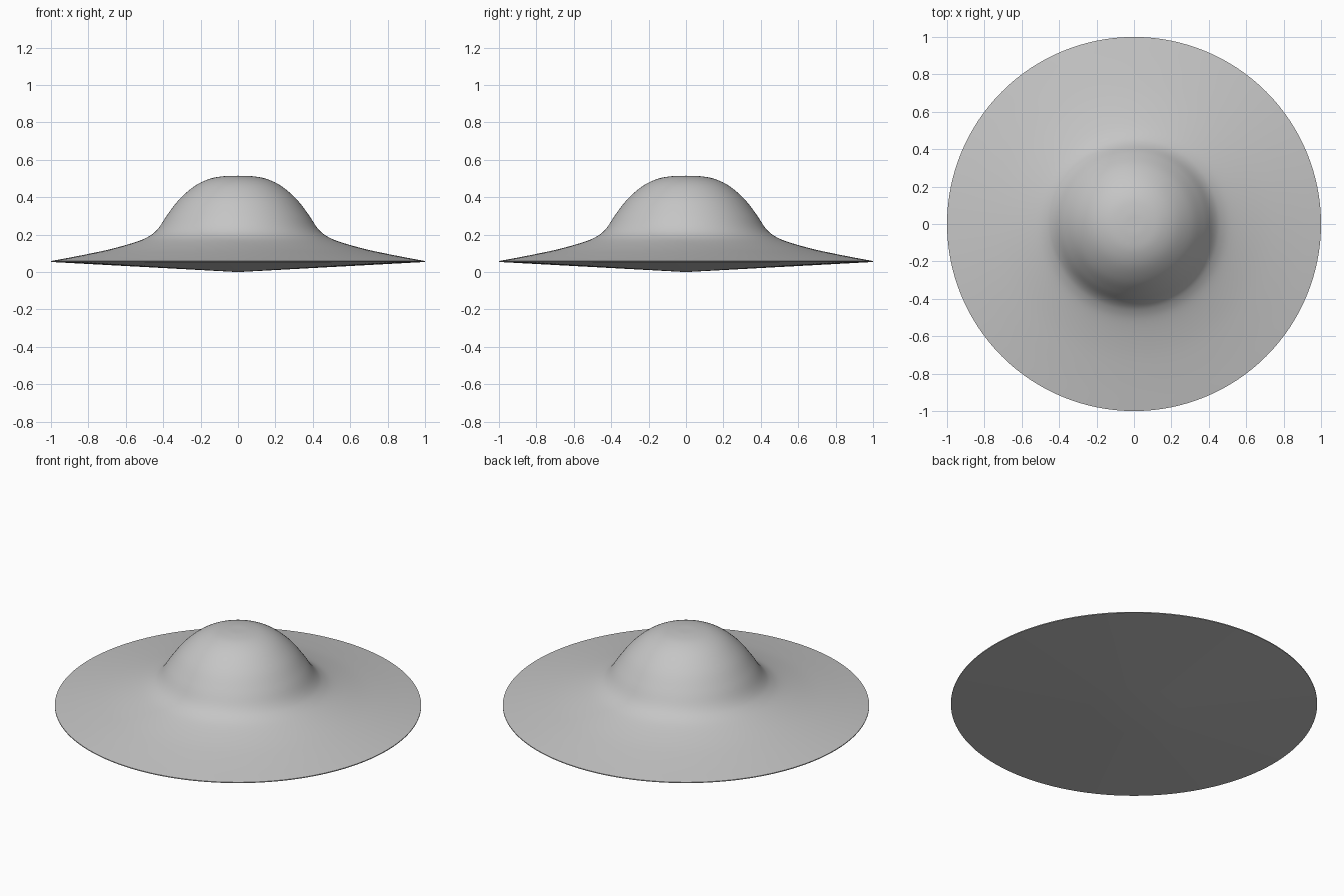
import bpy, bmesh, math
from mathutils import Vector

cube = bpy.data.objects.get("Cube")
if cube:
    bpy.data.objects.remove(cube, do_unlink=True)

SEGMENTS = 128

grey = bpy.data.materials.new("light_grey")
grey.use_nodes = True
colour = (0.56, 0.56, 0.56, 1)
grey.diffuse_color = colour
grey.node_tree.nodes["Principled BSDF"].inputs["Base Color"].default_value = colour


def smooth_path(points, steps=5):
    """Catmull-Rom curve through (radius, height) points."""
    p = [Vector(q) for q in points]
    p = [2 * p[0] - p[1]] + p + [2 * p[-1] - p[-2]]
    path = []
    for a, b, c, d in zip(p, p[1:], p[2:], p[3:]):
        for i in range(steps):
            t = i / steps
            path.append(b + (c - a) * t / 2
                        + (2 * a - 5 * b + 4 * c - d) * t * t / 2
                        + (3 * b - a - 3 * c + d) * t ** 3 / 2)
    return path + [p[-2]]


def lathe(name, path):
    """Spin a profile around the z axis into a smooth closed body."""
    bm = bmesh.new()
    verts = [bm.verts.new((q.x, 0, q.y)) for q in path]
    edges = [bm.edges.new(pair) for pair in zip(verts, verts[1:])]
    bmesh.ops.spin(bm, geom=verts + edges, cent=(0, 0, 0), axis=(0, 0, 1),
                   angle=math.tau, steps=SEGMENTS, use_duplicate=False)
    bmesh.ops.remove_doubles(bm, verts=bm.verts, dist=1e-5)
    bmesh.ops.recalc_face_normals(bm, faces=bm.faces)
    mesh = bpy.data.meshes.new(name)
    bm.to_mesh(mesh)
    bm.free()
    mesh.materials.append(grey)
    obj = bpy.data.objects.new(name, mesh)
    bpy.context.collection.objects.link(obj)
    bpy.ops.object.select_all(action="DESELECT")
    obj.select_set(True)
    bpy.context.view_layer.objects.active = obj
    bpy.ops.object.shade_smooth_by_angle(angle=math.radians(40))


# Domed crown flaring into a wide thin brim
upper = smooth_path([
    (0, 0.515), (0.07, 0.513), (0.15, 0.499), (0.23, 0.461), (0.31, 0.393),
    (0.375, 0.31), (0.425, 0.235), (0.47, 0.195), (0.54, 0.163),
    (0.68, 0.123), (0.84, 0.089), (1, 0.059)])

# Shallow cone underneath, meeting the brim at a sharp edge
lower = [Vector((1 - i / 4, 0.054 * (1 - i / 4))) for i in range(5)]

lathe("domed_saucer", upper + lower)
